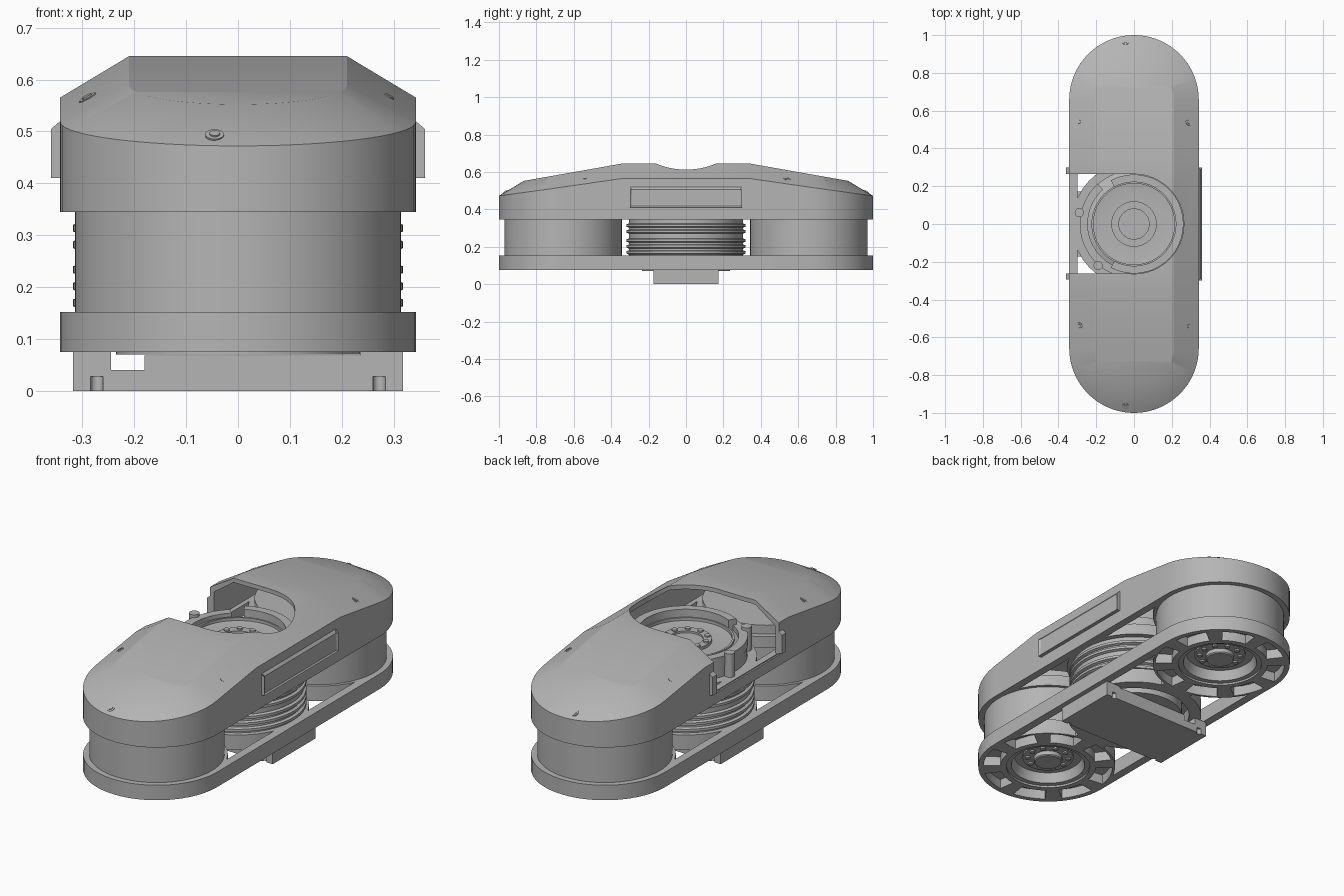
import bpy, bmesh
from math import sin, cos, pi, radians, sqrt
from mathutils import Vector

cube = bpy.data.objects.get("Cube")
if cube:
    bpy.data.objects.remove(cube)

grey = bpy.data.materials.new("machined_grey")
grey.use_nodes = True
GREY = (0.46, 0.46, 0.46, 1)
grey.diffuse_color = GREY
grey.node_tree.nodes["Principled BSDF"].inputs["Base Color"].default_value = GREY

R, END = 0.343, 0.657          # end radius and end-centre distance
parts = []


def finish(name, bm):
    bmesh.ops.remove_doubles(bm, verts=bm.verts, dist=1e-5)
    bmesh.ops.recalc_face_normals(bm, faces=bm.faces)
    me = bpy.data.meshes.new(name)
    bm.to_mesh(me)
    bm.free()
    me.materials.append(grey)
    ob = bpy.data.objects.new(name, me)
    bpy.context.collection.objects.link(ob)
    parts.append(ob)
    return ob


def prism(name, pts, z0, z1):
    bm = bmesh.new()
    f = bm.faces.new([bm.verts.new((x, y, z0)) for x, y in pts])
    ext = bmesh.ops.extrude_face_region(bm, geom=[f])
    verts = [v for v in ext["geom"] if isinstance(v, bmesh.types.BMVert)]
    bmesh.ops.translate(bm, verts=verts, vec=(0, 0, z1 - z0))
    return finish(name, bm)


def box(name, x0, x1, y0, y1, z0, z1):
    return prism(name, [(x0, y0), (x1, y0), (x1, y1), (x0, y1)], z0, z1)


def arc(r, a0, a1, n, cx=0, cy=0):
    return [(cx + r * cos(radians(a0 + (a1 - a0) * i / n)),
             cy + r * sin(radians(a0 + (a1 - a0) * i / n))) for i in range(n + 1)]


def disc(name, r, z0, z1, x=0, y=0, n=64):
    return prism(name, arc(r, 0, 360, n, x, y)[:-1], z0, z1)


def stadium(r):
    return arc(r, 0, 180, 32, 0, END) + arc(r, 180, 360, 32, 0, -END)


def lathe(name, profile, y=0, steps=72):
    bm = bmesh.new()
    vs = [bm.verts.new((r, 0, z)) for r, z in profile]
    es = [bm.edges.new(p) for p in zip(vs, vs[1:])]
    bmesh.ops.spin(bm, geom=vs + es, cent=(0, 0, 0), axis=(0, 0, 1),
                   angle=2 * pi, steps=steps)
    bmesh.ops.translate(bm, verts=bm.verts, vec=(0, y, 0))
    return finish(name, bm)


def cut(ob, cutters):
    mods = []
    for c in cutters:
        m = ob.modifiers.new("cut", "BOOLEAN")
        m.operation, m.solver, m.object = "DIFFERENCE", "EXACT", c
        mods.append(m)
    dg = bpy.context.evaluated_depsgraph_get()
    me = bpy.data.meshes.new_from_object(ob.evaluated_get(dg))
    ob.modifiers.clear()
    ob.data = me
    for c in cutters:
        parts.remove(c)
        bpy.data.objects.remove(c)


def ramp(y, pts):
    y = abs(y)
    for (a, za), (b, zb) in zip(pts, pts[1:]):
        if y <= b:
            return za + (zb - za) * max(0, y - a) / (b - a)
    return pts[-1][1]


def shell(name, inset, drop, z0):
    # rounded-end hood: vertical wall, sloped rim band, roof falling to both ends
    def half(r):
        top = arc(r, 0, 90, 20, 0, END)
        side = [(r, -0.34), (r, 0.34)]
        return [(x, -y) for x, y in reversed(top)] + side + top
    rim = [(0.34, 0.565), (0.72, 0.51), (1, 0.472)]
    roof = [(0.34, 0.645), (0.867, 0.552)]
    bm, rows = bmesh.new(), []
    for (x, y), (u, v) in zip(half(R - inset), half(0.21)):
        right = [(x, y, z0), (x, y, ramp(y, rim) - drop), (u, v, ramp(v, roof) - drop)]
        left = [(-a, b, c) for a, b, c in reversed(right)]
        rows.append([bm.verts.new(p) for p in right + left])
    for a, b in zip(rows, rows[1:]):
        for i in range(6):
            j = (i + 1) % 6
            bm.faces.new((a[i], a[j], b[j], b[i]))
    return finish(name, bm)


# Upper hood with access opening
hood = shell("hood", 0, 0, 0.345)
cut(hood, [shell("hood_void", 0.02, 0.022, 0.30),
           box("side_opening", -0.5, 0, -0.262, 0.265, 0.40, 0.9),
           disc("round_opening", 0.264, 0.40, 0.9)])


def web_cutters(z0, z1):
    out = []
    xs = [0.09 + 0.03 * i for i in range(8)]
    for sx in (-1, 1):
        for sy in (-1, 1):
            low = [(sx * x, sy * sqrt(0.33 ** 2 - x * x)) for x in xs]
            high = [(x, sy * END - y) for x, y in reversed(low)]
            out.append(prism("web_cutter", low + high, z0, z1))
    return out


# Upper carrier plate inside the hood
carrier = prism("carrier_plate", stadium(0.335), 0.347, 0.405)
cut(carrier, web_cutters(0.3, 0.5))

# Lower frame with spoked end rings
frame = prism("lower_frame", stadium(R), 0.075, 0.152)
cutters = web_cutters(0, 0.3) + [disc("centre_hole", 0.27, 0, 0.3)]
for y in (-END, END):
    cutters.append(disc("end_hole", 0.205, 0, 0.3, 0, y))
    for k in range(8):
        a = 45 * k + 22.5
        pts = arc(0.235, a - 15, a + 15, 4, 0, y) + arc(0.318, a + 15, a - 15, 4, 0, y)
        cutters.append(prism("slot", pts, 0, 0.125))
cut(frame, cutters)

# End motors with recessed hub underneath
for name, y in (("front", -END), ("rear", END)):
    lathe(name + "_motor", [(0, 0.10), (0.065, 0.10), (0.07, 0.105), (0.07, 0.125),
                            (0.125, 0.125), (0.125, 0.135), (0.165, 0.135), (0.18, 0.085),
                            (0.205, 0.085), (0.205, 0.15), (0.314, 0.15), (0.314, 0.35),
                            (0.30, 0.35), (0.30, 0.45), (0, 0.45)], y)
    for k in range(10):
        x, dy = arc(0.10, 36 * k, 36 * k, 1)[0]
        disc(name + "_hub_bolt", 0.013, 0.117, 0.13, x, y + dy, 12)

# Centre motor with stacked cooling ribs
profile = [(0, 0.15), (0.305, 0.15)]
for z in (0.158, 0.19, 0.222, 0.27, 0.302):
    profile += [(0.305, z), (0.318, z + 0.005), (0.318, z + 0.018), (0.305, z + 0.023)]
profile += [(0.305, 0.345), (0.285, 0.345), (0.285, 0.47), (0.225, 0.49), (0.225, 0.50),
            (0.215, 0.50), (0.215, 0.485), (0.17, 0.48), (0.12, 0.48), (0.12, 0.495),
            (0.08, 0.495), (0.08, 0.485), (0, 0.485)]
lathe("centre_motor", profile)
for k in range(10):
    x, y = arc(0.102, 36 * k + 12, 36 * k + 12, 1)[0]
    disc("centre_hub_bolt", 0.014, 0.48, 0.502, x, y, 12)


def ring_sector(name, r0, r1, a0, a1, z0, z1):
    return prism(name, arc(r0, a0, a1, 28) + arc(r1, a1, a0, 28), z0, z1)


# Split clamp ring and its screws
ring_sector("clamp_ring", 0.222, 0.262, -118, 118, 0.46, 0.54)
ring_sector("cable_guard", 0.245, 0.287, 132, 262, 0.46, 0.51)
for x, y in ((-0.29, 0.06), (-0.19, -0.22)):
    disc("guard_screw", 0.024, 0.40, 0.525, x, y, 20)

# Side pads: a full framed pad on the left, end stubs beside the opening
pad = [(0.335, 0.41), (0.36, 0.41), (0.36, 0.505), (0.34, 0.522)]
for name, s, y0, y1 in (("left_pad", 1, -0.30, 0.30), ("right_pad_front", -1, -0.295, -0.262),
                        ("right_pad_rear", -1, 0.265, 0.30)):
    bm = bmesh.new()
    a, b = [[bm.verts.new((s * x, y, z)) for x, z in pad] for y in (y0, y1)]
    bm.faces.new(a)
    bm.faces.new(b)
    for i in range(4):
        f = bm.faces.new((a[i], a[(i + 1) % 4], b[(i + 1) % 4], b[i]))
        if i == 1 and s == 1:
            bm.normal_update()
            if f.normal.x < 0:
                f.normal_flip()
            bmesh.ops.inset_region(bm, faces=[f], thickness=0.011, depth=-0.006)
    finish(name, bm)


# Recessed-looking hood screws, tilted to the surface
def screw(pos, normal):
    for r, h in ((0.018, 0.002), (0.010, 0.005)):
        bm = bmesh.new()
        bmesh.ops.create_cone(bm, cap_ends=True, segments=20, radius1=r, radius2=r, depth=h * 2)
        q = Vector((0, 0, 1)).rotation_difference(Vector(normal))
        for v in bm.verts:
            v.co = q @ v.co + Vector(pos)
        finish("hood_screw", bm)


for sy in (-1, 1):
    screw((-0.045, sy * 0.965, 0.493), (0, sy * 0.53, 0.85))
    for sx in (-1, 1):
        screw((sx * 0.29, sy * 0.54, 0.5643), (sx * 0.48, sy * 0.16, 0.86))

# Mounting foot below the centre
disc("foot_flange", 0.235, 0.07, 0.155)
foot = box("foot_plate", -0.318, 0.318, -0.173, 0.173, 0, 0.068)
cut(foot, [box("cable_gap", -0.245, -0.18, -0.3, 0.3, 0.04, 0.1)] +
    [disc("corner_relief", 0.012, -0.1, 0.028, x, y, 16)
     for x in (-0.272, 0.272) for y in (-0.173, 0.173)])
for sx in (-1, 1):
    for sy in (-1, 1):
        disc("foot_bolt", 0.01, -0.0, 0.03, sx * 0.24, sy * 0.11, 12)
box("foot_riser_right", -0.318, -0.245, -0.173, 0.173, 0.06, 0.076)
box("foot_riser_left", 0.235, 0.318, -0.173, 0.173, 0.06, 0.076)

# Smooth shading with sharp edges kept
bpy.ops.object.select_all(action="DESELECT")
for ob in parts:
    ob.select_set(True)
bpy.context.view_layer.objects.active = hood
bpy.ops.object.shade_smooth_by_angle(angle=radians(25))
